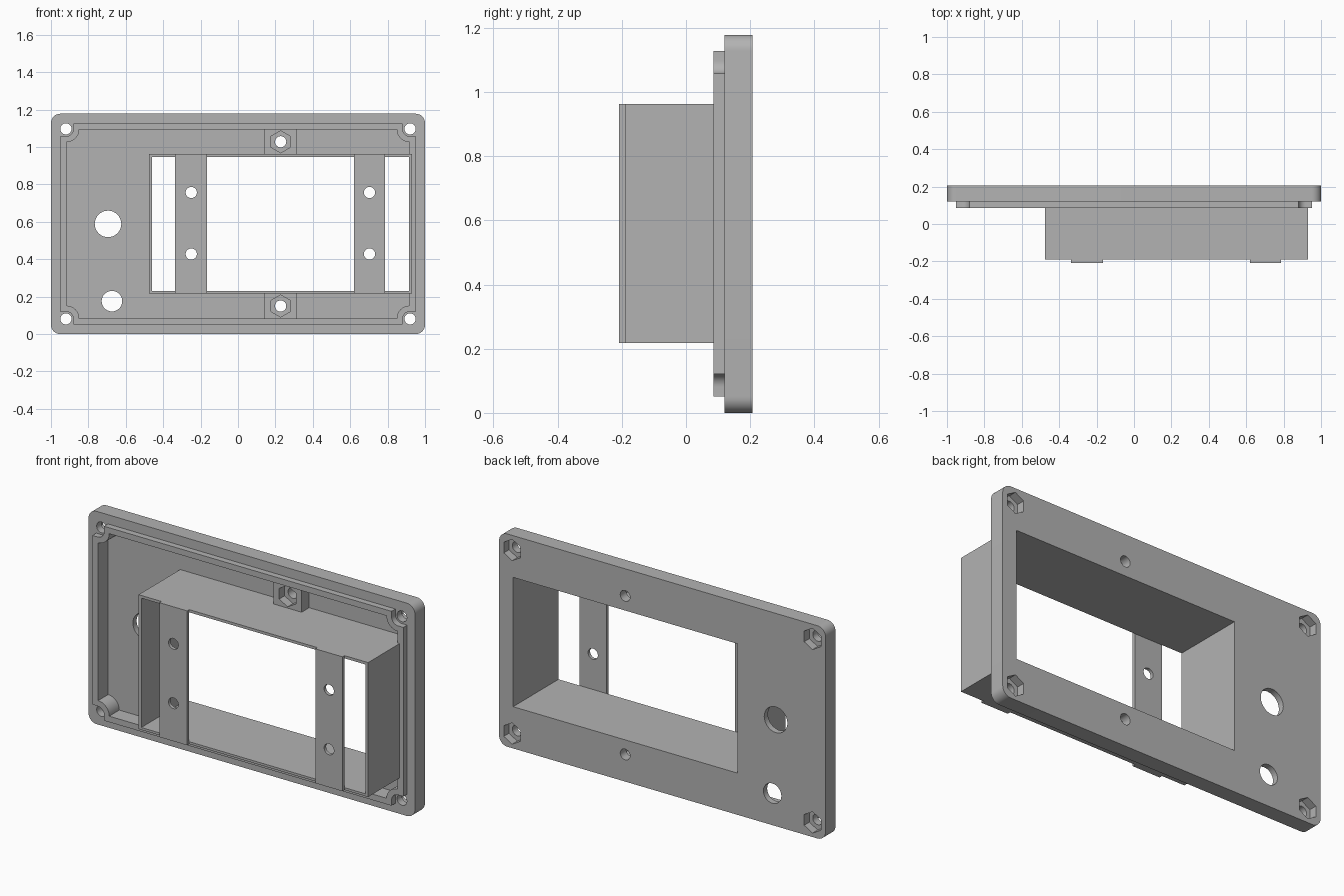
import bpy, bmesh
from math import sin, cos, radians

cube = bpy.data.objects.get("Cube")
if cube:
    bpy.data.objects.remove(cube, do_unlink=True)

MID = 0.589                                  # height of the panel's centre
BACK, RIM, LIP, FLOOR = 0.207, 0.12, 0.086, 0.174
BOX_FRONT, STRIP_FRONT = -0.19, -0.208

grey = bpy.data.materials.new("grey plastic")
grey.use_nodes = True
grey.diffuse_color = (0.45, 0.45, 0.45, 1)
grey.node_tree.nodes["Principled BSDF"].inputs["Base Color"].default_value = grey.diffuse_color


# Profiles in x and height above the centre
def arc(cx, cz, r, a0, a1, n):
    angles = [radians(a0 + (a1 - a0) * i / n) for i in range(n + 1)]
    return [(cx + r * cos(a), cz + r * sin(a)) for a in angles]


def circle(cx, cz, r, n=32):
    return arc(cx, cz, r, 0, 360, n)[:-1]


def hexagon(cx, cz, r=0.059):
    return arc(cx, cz, r, 30, 390, 6)[:-1]


def rect(x0, x1, z0, z1):
    return [(x0, z0), (x1, z0), (x1, z1), (x0, z1)]


def four_way(quarter):
    half = quarter + [(-x, z) for x, z in reversed(quarter)]
    return half + [(x, -z) for x, z in reversed(half)]


def extrude(name, profile, y0, y1):
    bm = bmesh.new()
    face = bm.faces.new([bm.verts.new((x, y0, z + MID)) for x, z in profile])
    new = bmesh.ops.extrude_face_region(bm, geom=[face])["geom"]
    moved = [v for v in new if isinstance(v, bmesh.types.BMVert)]
    bmesh.ops.translate(bm, verts=moved, vec=(0, y1 - y0, 0))
    bmesh.ops.recalc_face_normals(bm, faces=bm.faces)
    mesh = bpy.data.meshes.new(name)
    bm.to_mesh(mesh)
    bm.free()
    mesh.materials.append(grey)
    obj = bpy.data.objects.new(name, mesh)
    bpy.context.collection.objects.link(obj)
    return obj


def combine(obj, profile, y0, y1, operation="DIFFERENCE"):
    tool = extrude("tool", profile, y0, y1)
    bpy.context.view_layer.objects.active = obj
    mod = obj.modifiers.new("combine", "BOOLEAN")
    mod.operation, mod.object, mod.solver = operation, tool, "EXACT"
    bpy.ops.object.modifier_apply(modifier=mod.name)
    bpy.data.objects.remove(tool, do_unlink=True)


SCREW_X, SCREW_Z, NUT_X, NUT_Z = 0.92, 0.508, 0.228, 0.439
HOLE = 0.03
window = rect(-0.459, 0.914, -0.358, 0.358)

# Tray: rounded slab, raised lip notched round the screws, hollow inside
tray = extrude("front_panel", four_way(arc(0.95, 0.539, 0.05, 0, 90, 8)), RIM, BACK)
lip = [(0.952, 0.468)] + arc(SCREW_X, SCREW_Z, 0.04, 270, 180, 8) + [(0.88, 0.538)]
combine(tray, four_way(lip), LIP, RIM + 0.01, "UNION")
combine(tray, four_way(arc(0.917, 0.505, 0.068, 270, 180, 8)), LIP - 0.05, FLOOR)

# Openings through the panel
openings = [window, circle(-0.695, 0, 0.071), circle(-0.674, -0.413, 0.055)]
for side in (1, -1):
    openings.append(circle(NUT_X, side * NUT_Z, HOLE))
    for sx in (SCREW_X, -SCREW_X):
        openings.append(circle(sx, side * SCREW_Z, HOLE))
        combine(tray, hexagon(sx, side * SCREW_Z), BACK - 0.045, BACK + 0.05)
for shape in openings:
    combine(tray, shape, -0.1, 0.4)

# Deep open frame around the window
frame = extrude("window_frame", rect(-0.476, 0.93, -0.371, 0.373), BOX_FRONT, FLOOR + 0.005)
combine(frame, window, -0.4, 0.4)
parts = [tray, frame]

# Mounting strips across the frame
for name, x0, x1, hole_x in (("right_strip", -0.336, -0.166, -0.25), ("left_strip", 0.62, 0.786, 0.703)):
    strip = extrude(name, rect(x0, x1, -0.371, 0.373), STRIP_FRONT, BOX_FRONT)
    for z in (-0.161, 0.168):
        combine(strip, circle(hole_x, z, HOLE), -0.4, 0)
    parts.append(strip)

# Nut blocks between frame and rim
for name, side in (("upper_nut_block", 1), ("lower_nut_block", -1)):
    block = extrude(name, rect(NUT_X - 0.086, NUT_X + 0.086, side * 0.365, side * 0.515), 0.108, FLOOR + 0.004)
    combine(block, hexagon(NUT_X, side * NUT_Z), 0, 0.155)
    combine(block, circle(NUT_X, side * NUT_Z, HOLE), 0, 0.4)
    parts.append(block)

# Smooth curves, sharp edges
bpy.ops.object.select_all(action="DESELECT")
for part in parts:
    part.select_set(True)
bpy.context.view_layer.objects.active = tray
bpy.ops.object.shade_smooth_by_angle(angle=radians(30))
